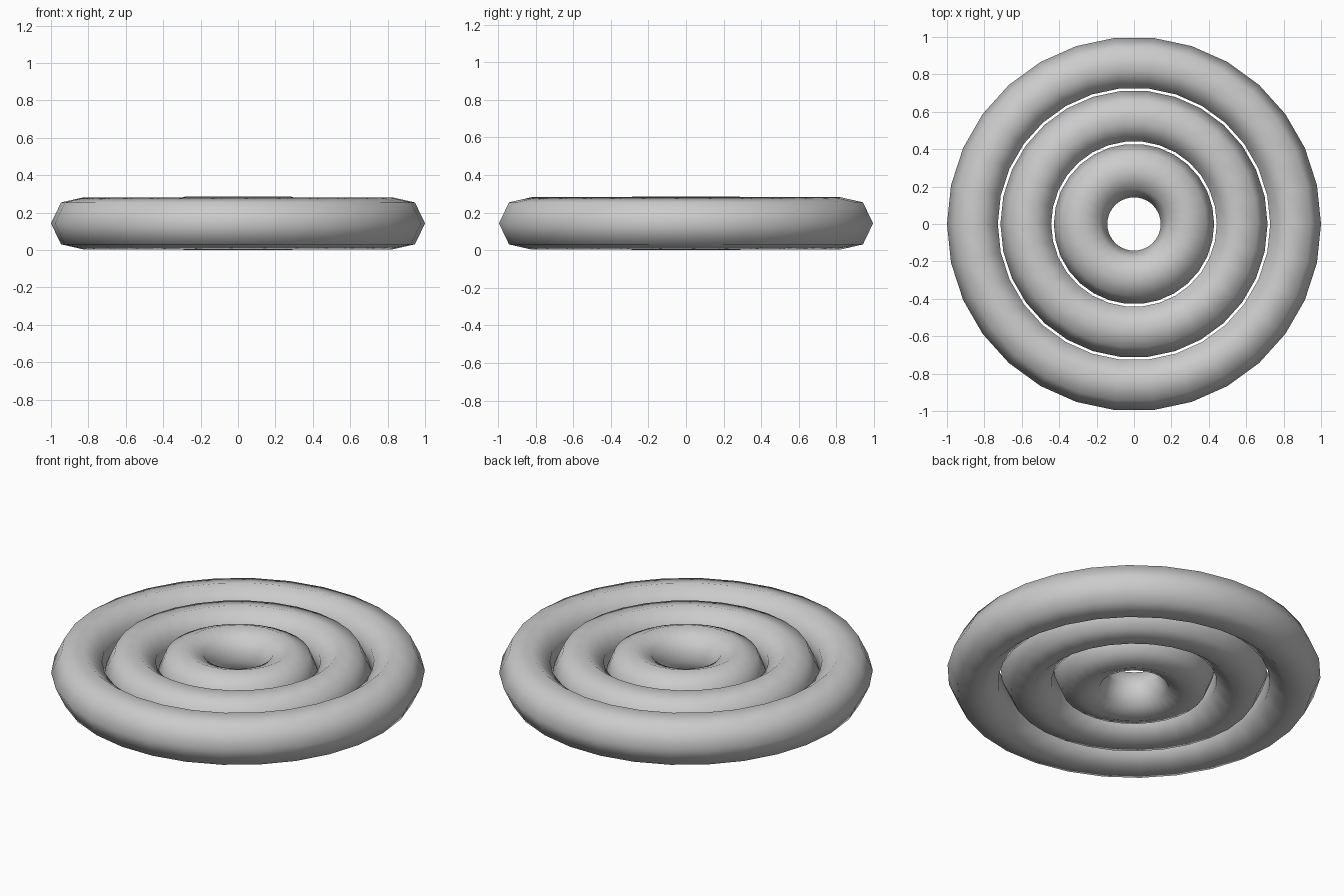
import bpy

if "Cube" in bpy.data.objects:
    bpy.data.objects.remove(bpy.data.objects["Cube"], do_unlink=True)

# Single pale grey material
grey = bpy.data.materials.new("pale_grey")
grey.use_nodes = True
colour = (0.6, 0.6, 0.6, 1)
grey.diffuse_color = colour
grey.node_tree.nodes["Principled BSDF"].inputs["Base Color"].default_value = colour

TUBE = 1 / 7  # tube radius; three tubes and the hole fill the unit radius


def ring(name, radius, sides):
    """Smooth torus lying flat, with a coarse tube section."""
    bpy.ops.mesh.primitive_torus_add(
        major_radius=radius, minor_radius=TUBE,
        major_segments=30, minor_segments=sides, location=(0, 0, TUBE))
    obj = bpy.context.object
    obj.name = name
    obj.data.materials.append(grey)
    bpy.ops.object.shade_smooth()


# Concentric rings, from the outside in
ring("outer_ring", 6 * TUBE, 7)
ring("middle_ring", 4 * TUBE, 7)
ring("inner_ring", 2 * TUBE, 8)
